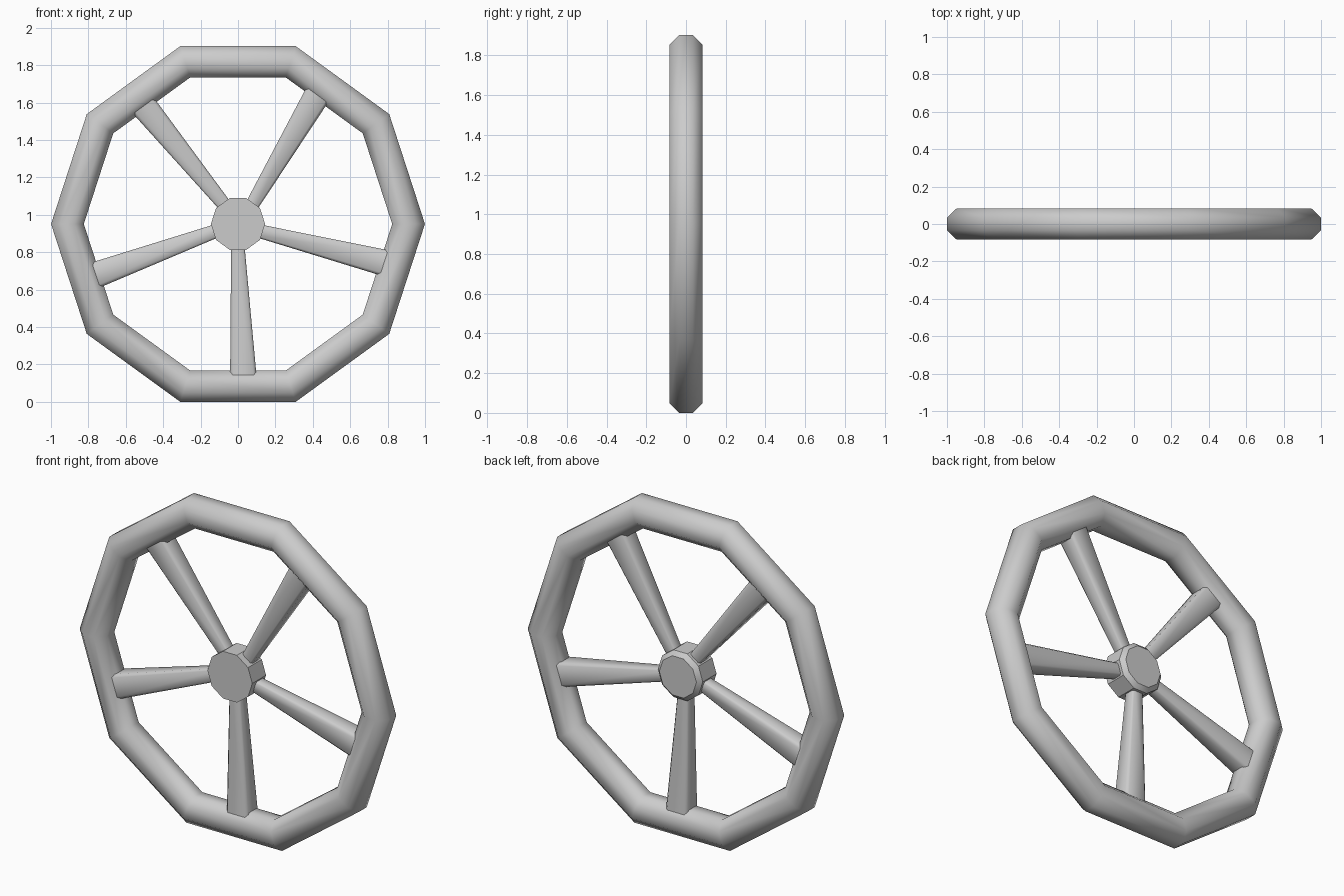
import bpy, bmesh
from math import cos, sin, pi, radians

if "Cube" in bpy.data.objects:
    bpy.data.objects.remove(bpy.data.objects["Cube"])

CZ = cos(pi / 10)  # wheel centre height: apothem of the unit decagon


def loft(name, rings, closed=False, smooth=50):
    """Skin a list of equal-length point rings; cap the ends unless closed."""
    bm = bmesh.new()
    vs = [[bm.verts.new(p) for p in ring] for ring in rings]
    n, m = len(vs), len(vs[0])
    for i in range(n if closed else n - 1):
        a, b = vs[i], vs[(i + 1) % n]
        for j in range(m):
            k = (j + 1) % m
            bm.faces.new((a[j], a[k], b[k], b[j]))
    if not closed:
        bm.faces.new(vs[0])
        bm.faces.new(vs[-1])
    bmesh.ops.recalc_face_normals(bm, faces=bm.faces)
    me = bpy.data.meshes.new(name)
    bm.to_mesh(me)
    bm.free()
    ob = bpy.data.objects.new(name, me)
    bpy.context.collection.objects.link(ob)
    if smooth:
        bpy.ops.object.select_all(action='DESELECT')
        bpy.context.view_layer.objects.active = ob
        ob.select_set(True)
        bpy.ops.object.shade_smooth_by_angle(angle=radians(smooth))
    return ob


def polar(r, a, y, side=0.0):
    """Point at radius r, angle a in the wheel plane, shifted sideways."""
    return (r * cos(a) - side * sin(a), y, CZ + r * sin(a) + side * cos(a))


# Rim: octagonal section swept round a decagon
section = []
for k in range(8):
    t = pi / 8 + k * pi / 4
    section.append((0.912 + 0.0875 * cos(t) / cos(pi / 8),
                    0.0835 * sin(t) / cos(pi / 8)))
loft("rim", [[polar(r, i * pi / 5, y) for r, y in section]
             for i in range(10)], closed=True)

# Hub: decagonal drum with a chamfered back edge
loft("hub", [[polar(r, i * pi / 5, y) for i in range(10)]
             for r, y in ((0.145, -0.075), (0.145, 0.052), (0.12, 0.075))],
     smooth=25)


# Spokes: tapered bars with chamfered corners, leaning slightly to one side
def spoke_ring(r, a, mid, w, d, c):
    pts = [(-w, -d + c), (-w + c, -d), (w - c, -d), (w, -d + c),
           (w, d - c), (w - c, d), (-w + c, d), (-w, d - c)]
    return [polar(r, a, y, mid + s) for s, y in pts]


leans = (0.028, 0.044, 0.062, 0.037, 0.024)
for i, lean in enumerate(leans):
    a = radians(-90 + 72 * i)
    loft("spoke_%d" % (i + 1),
         [spoke_ring(0.10, a, -0.06 * lean, 0.035, 0.034, 0.009),
          spoke_ring(0.86, a, 1.09 * lean, 0.073, 0.059, 0.015)],
         smooth=50)
